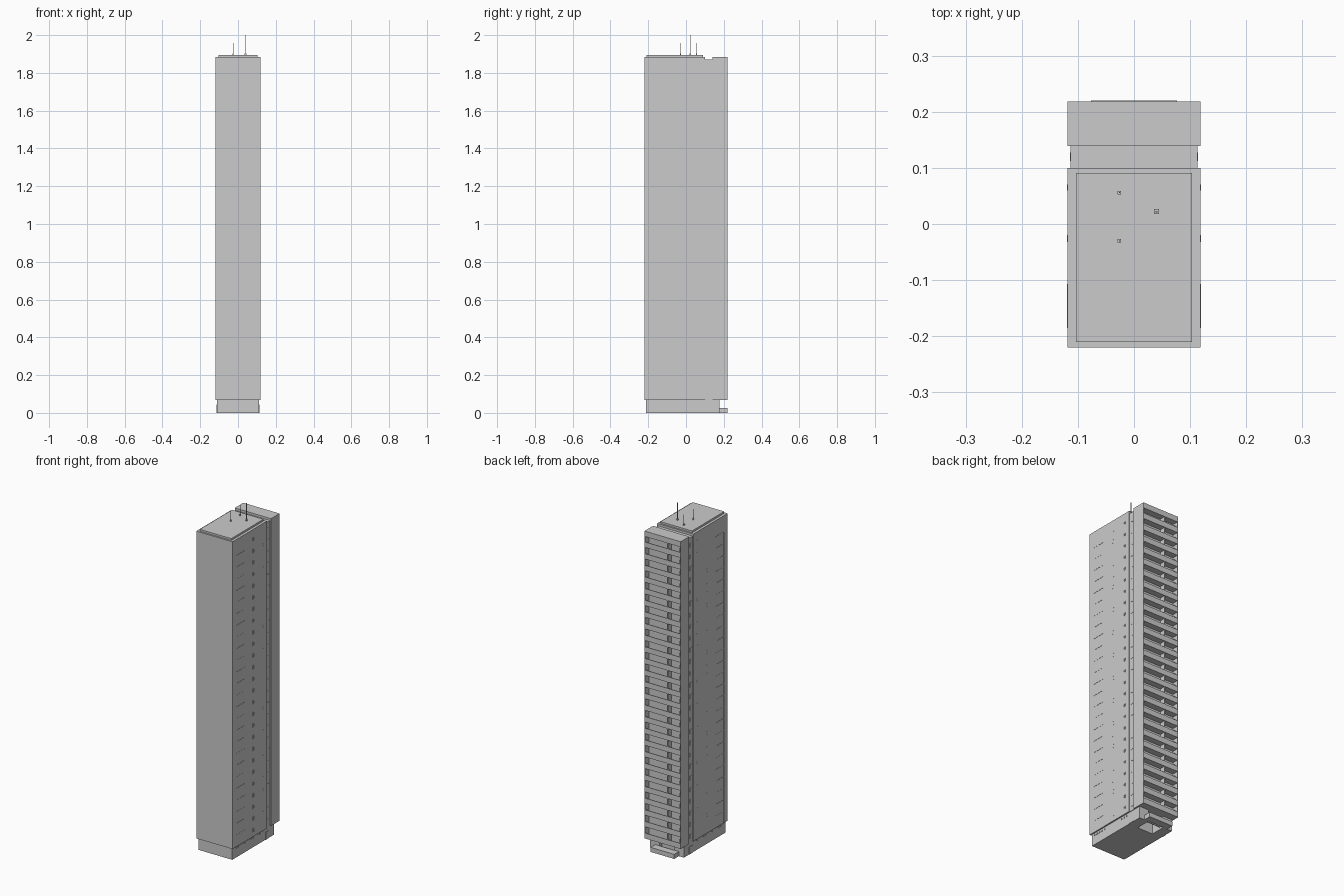
import bpy, bmesh
from mathutils import Matrix, Vector

if "Cube" in bpy.data.objects:
    bpy.data.objects.remove(bpy.data.objects["Cube"])

FLOORS, Z0, STEP = 26, 0.069, 0.0688
LEVELS = [Z0 + i * STEP for i in range(FLOORS)]


def boxes(name, items, mirror=False):
    """One object from boxes given as (x0, x1, y0, y1, z0, z1)."""
    bm = bmesh.new()
    for x0, x1, y0, y1, z0, z1 in items:
        for s in ((1, -1) if mirror else (1,)):
            c = Vector((s * (x0 + x1) / 2, (y0 + y1) / 2, (z0 + z1) / 2))
            m = Matrix.Translation(c) @ Matrix.Diagonal((x1 - x0, y1 - y0, z1 - z0, 1))
            bmesh.ops.create_cube(bm, size=1, matrix=m)
    me = bpy.data.meshes.new(name)
    bm.to_mesh(me)
    bm.free()
    ob = bpy.data.objects.new(name, me)
    bpy.context.collection.objects.link(ob)
    return ob


def frame(x0, x1, y0, y1, z0, z1, t):
    """Four thin bars outlining a side-wall window."""
    return [(x0, x1, y0, y1, z0, z0 + t), (x0, x1, y0, y1, z1 - t, z1),
            (x0, x1, y0, y0 + t, z0 + t, z1 - t), (x0, x1, y1 - t, y1, z0 + t, z1 - t)]


# Main tower, recessed joint and rear wing core
boxes("front_tower", [(-.1185, .1185, -.22, .10, Z0, 1.885)])
boxes("recessed_joint", [(-.113, .113, .10, .139, Z0, 1.872)])
boxes("rear_core", [(-.114, .114, .139, .182, Z0, 1.885)])
boxes("rear_side_wall", [(.114, .1185, .139, .2185, Z0, 1.885)], True)
boxes("rear_lintel", [(-.114, .114, .182, .2185, 1.853, 1.885)])

# Ground floor podium with a recessed rear entrance
boxes("podium", [(-.11, .11, -.211, .09, 0, Z0)])
boxes("podium_rear_wall", [(.05, .11, .09, .177, 0, Z0)], True)
boxes("side_door", [(.11, .1125, .099, .128, 0, .045)], True)
boxes("entrance_glazing", [(-.05, .05, .15, .155, .012, Z0)])
boxes("entrance_step", [(-.077, .077, .177, .22, 0, .027)])
boxes("podium_vents", [(.11, .1115, y / 1000, y / 1000 + .008, .052, .061)
                       for y in range(-195, 85, 20)], True)

# Rear balconies: slabs, parapets, divider and openings
boxes("balcony_slab", [(-.114, .114, .182, .2185, z, z + .006) for z in LEVELS])
boxes("balcony_parapet", [(-.114, .114, .2145, .2185, z + .006, z + .032) for z in LEVELS])
boxes("balcony_divider", [(-.032, -.027, .182, .2145, z + .006, min(z + STEP, 1.853)) for z in LEVELS])
rear = []
for z in LEVELS:
    for a, b in ((-.098, -.075), (-.06, -.038), (-.018, .015), (.035, .085)):
        rear.append((a, b, .182, .1845, z + .008, z + .055))
boxes("balcony_door", rear)
boxes("balcony_cabinet", [(-.112, -.1, .19, .205, z + .006, z + .045) for z in LEVELS])

# Side bay: upright trims and a ledge on every floor
bay = [(.118, .1196, y - .001, y + .001, Z0, 1.79) for y in (-.184, -.1075)]
bay += [(.118, .1196, -.184, -.1075, z - .0015, z + .0015) for z in LEVELS + [1.79]]
boxes("side_bay_trim", bay, True)

# Small side windows and joint windows
windows, joint = [], []
for z in LEVELS:
    windows += frame(.118, .1192, -.032, -.02, z + .028, z + .05, .0025)
    windows += frame(.118, .1192, .06, .07, z + .03, z + .046, .0025)
    joint.append((.113, .1142, .112, .127, z + .025, z + .05))
boxes("side_window_frame", windows, True)
boxes("joint_window", joint, True)

# Roof slab and masts
boxes("roof_slab", [(-.103, .103, -.21, .091, 1.885, 1.896)])
masts = []
for x, y, top, w in ((.04, .022, 2.0, .0045), (-.026, .056, 1.958, .003), (-.026, -.03, 1.958, .003)):
    masts.append((x - w, x + w, y - w, y + w, 1.896, 1.903))
    masts.append((x - w / 3, x + w / 3, y - w / 3, y + w / 3, 1.903, top))
boxes("roof_mast", masts)
